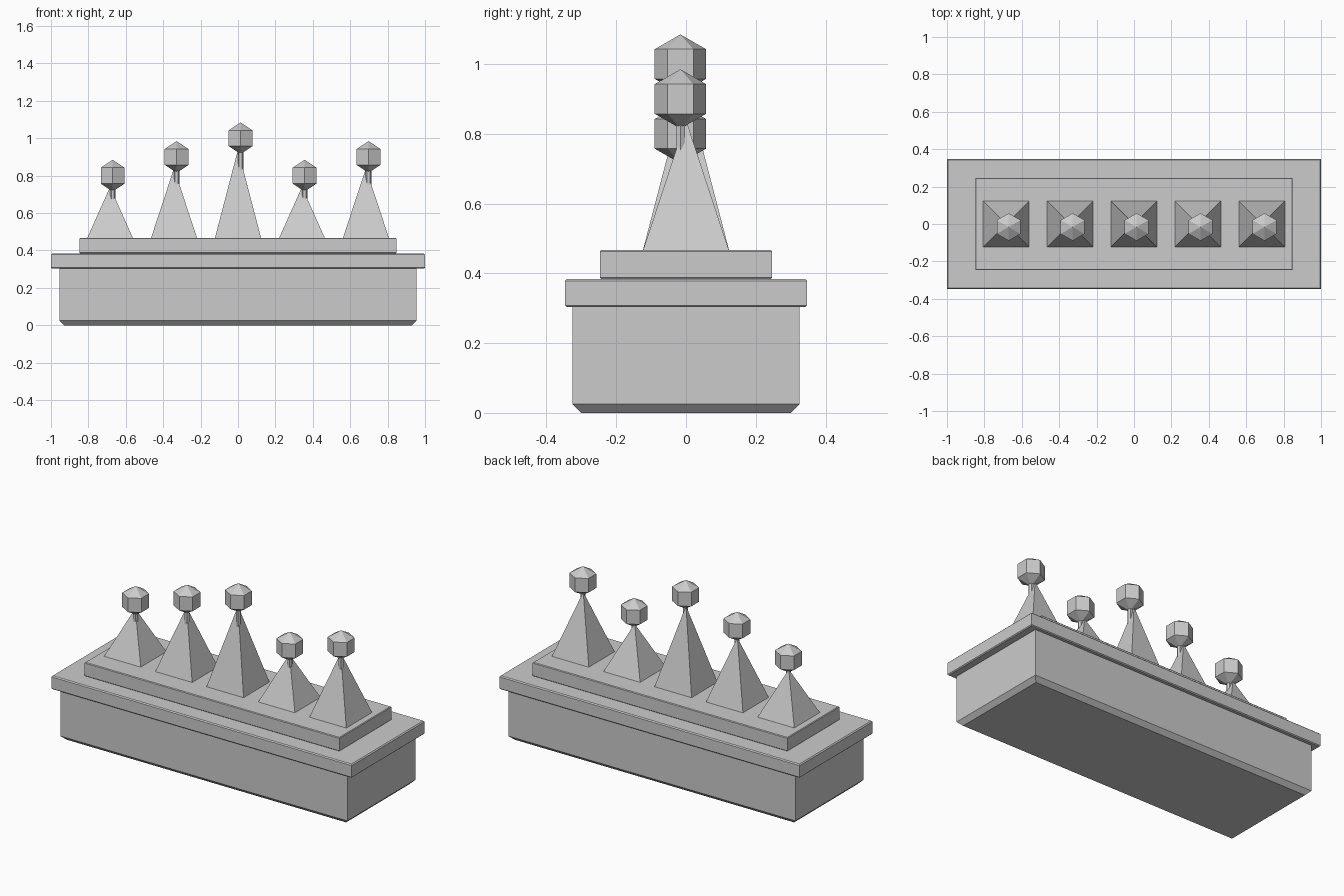
import bpy, bmesh
from math import radians
from mathutils import Matrix

if "Cube" in bpy.data.objects:
    bpy.data.objects.remove(bpy.data.objects["Cube"])


def finish(bm, name):
    bmesh.ops.recalc_face_normals(bm, faces=bm.faces)
    mesh = bpy.data.meshes.new(name)
    bm.to_mesh(mesh)
    bm.free()
    obj = bpy.data.objects.new(name, mesh)
    bpy.context.collection.objects.link(obj)
    return obj


def slab(name, hx, hy, z0, z1, low, high):
    """Box with chamfered bottom (low) and top (high) rims, sharp upright corners."""
    bm = bmesh.new()
    rings = []
    for inset, z in ((low, z0), (0, z0 + low), (0, z1 - high), (high, z1)):
        x, y = hx - inset, hy - inset
        rings.append([bm.verts.new((sx * x, sy * y, z))
                      for sx, sy in ((-1, -1), (1, -1), (1, 1), (-1, 1))])
    for a, b in zip(rings, rings[1:]):
        for i in range(4):
            j = (i + 1) % 4
            bm.faces.new((a[i], a[j], b[j], b[i]))
    bm.faces.new(rings[0][::-1])
    bm.faces.new(rings[-1])
    return finish(bm, name)


def cone(name, x, y, z0, z1, r, top_r, sides, turn=0):
    bm = bmesh.new()
    m = Matrix.Translation((x, y, (z0 + z1) / 2)) @ Matrix.Rotation(radians(turn), 4, 'Z')
    bmesh.ops.create_cone(bm, cap_ends=True, segments=sides, radius1=r,
                          radius2=top_r, depth=z1 - z0, matrix=m)
    bmesh.ops.remove_doubles(bm, verts=bm.verts, dist=1e-5)
    return finish(bm, name)


def ball(name, x, y, z):
    # six-sided sphere with three bands
    bm = bmesh.new()
    bmesh.ops.create_uvsphere(bm, u_segments=6, v_segments=3, radius=0.085,
                              matrix=Matrix.Translation((x, y, z)))
    # corners of the hexagon point along x
    return finish(bm, name)


# stepped plinth
slab("base_block", 0.955, 0.325, 0.0, 0.315, 0.025, 0.005)
slab("ledge", 1.0, 0.347, 0.303, 0.384, 0.005, 0.006)
slab("top_plate", 0.848, 0.247, 0.382, 0.467, 0.006, 0.004)

# spikes, each with a slightly off-centre stem and ball
for i, h in enumerate((0.8, 0.9, 1.0, 0.8, 0.9)):
    x = (i - 2) * 0.342
    bx, by = x + 0.014, -0.016
    cone(f"spike_{i + 1}", x, 0, 0.46, h - 0.06, 0.177, 0, 4, 45)
    cone(f"stem_{i + 1}", bx, by, h - 0.2, h - 0.04, 0.015, 0.015, 6, 30)
    ball(f"spike_ball_{i + 1}", bx, by, h)
